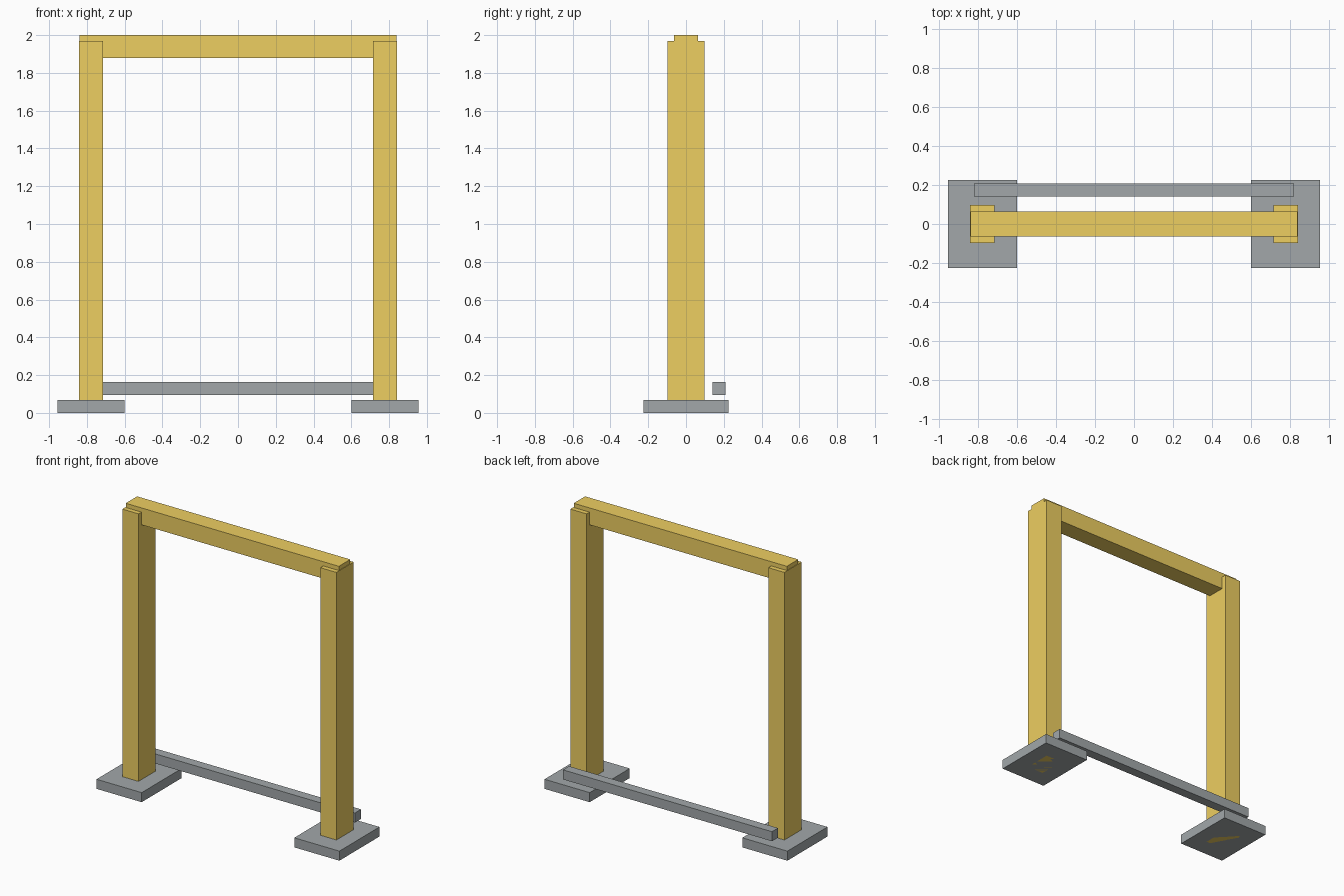
import bpy

if "Cube" in bpy.data.objects:
    bpy.data.objects.remove(bpy.data.objects["Cube"])


def material(name, color):
    mat = bpy.data.materials.new(name)
    mat.diffuse_color = color
    mat.use_nodes = True
    mat.node_tree.nodes["Principled BSDF"].inputs["Base Color"].default_value = mat.diffuse_color
    return mat


def box(name, lo, hi, mat=None):
    """Axis-aligned box between two corners."""
    centre = [(a + b) / 2 for a, b in zip(lo, hi)]
    size = [b - a for a, b in zip(lo, hi)]
    bpy.ops.mesh.primitive_cube_add(size=1, location=centre)
    obj = bpy.context.object
    obj.name = name
    obj.scale = size
    bpy.ops.object.transform_apply(location=False, rotation=False, scale=True)
    if mat:
        obj.data.materials.append(mat)
    return obj


yellow = material("yellow_paint", (0.85, 0.62, 0.12, 1))
grey = material("grey_steel", (0.36, 0.39, 0.40, 1))

# Foot plates and posts, one pair per side
for side, s in (("left", -1), ("right", 1)):
    def pair(a, b):
        return sorted((s * a, s * b))

    x0, x1 = pair(0.60, 0.955)
    box(side + "_foot_plate", (x0, -0.225, 0), (x1, 0.225, 0.068), grey)
    x0, x1 = pair(0.715, 0.842)
    box(side + "_post", (x0, -0.097, 0), (x1, 0.097, 1.97), yellow)

# Top beam, standing slightly proud of the posts
box("top_beam", (-0.838, -0.064, 1.88), (0.838, 0.064, 2.0), yellow)

# Low rail behind the posts
box("rear_rail", (-0.822, 0.14, 0.096), (0.822, 0.208, 0.164), grey)
